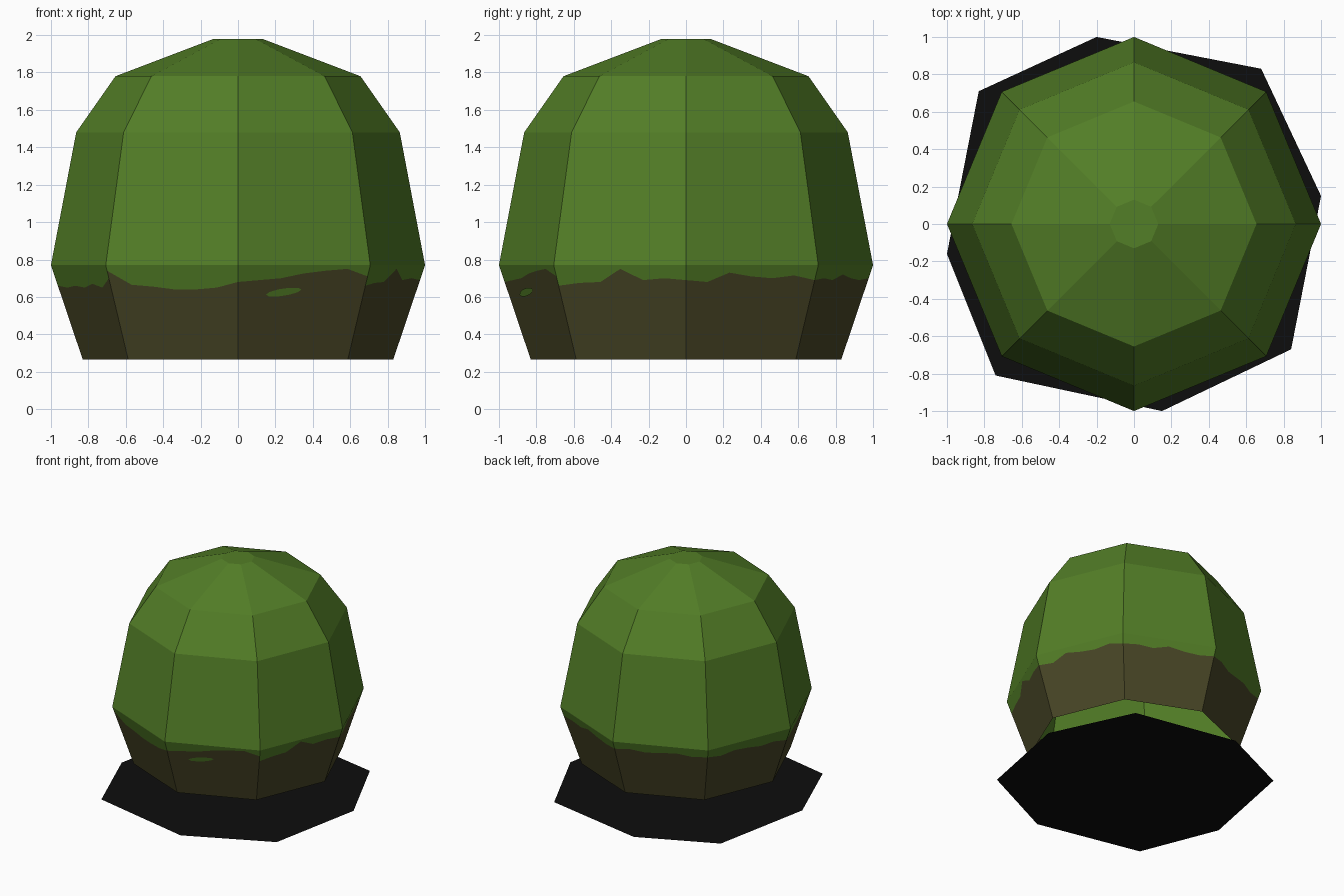
import bpy, bmesh, math
from mathutils import Vector

if "Cube" in bpy.data.objects:
    bpy.data.objects.remove(bpy.data.objects["Cube"])

SIDES = 8


def material(name, rgb):
    m = bpy.data.materials.new(name)
    m.diffuse_color = (*rgb, 1)
    m.use_nodes = True
    m.node_tree.nodes["Principled BSDF"].inputs["Base Color"].default_value = m.diffuse_color
    return m


green = material("leaf green", (0.086, 0.209, 0.020))
brown = material("earth brown", (0.066, 0.062, 0.020))
black = material("shadow black", (0.004, 0.004, 0.004))


def finish(bm, name, mats):
    me = bpy.data.meshes.new(name)
    bm.to_mesh(me)
    bm.free()
    for m in mats:
        me.materials.append(m)
    ob = bpy.data.objects.new(name, me)
    bpy.context.collection.objects.link(ob)
    return ob


def corner(i, r, z):
    a = 2 * math.pi * i / SIDES
    return Vector((r * math.cos(a), r * math.sin(a), z))


# Rounded octagonal crown with a small flat cap
bm = bmesh.new()
rings = [[bm.verts.new(corner(i, r, z)) for i in range(SIDES)]
         for r, z in [(1.0, 0.77), (0.865, 1.48), (0.655, 1.78), (0.13, 1.98)]]
for lo, hi in zip(rings, rings[1:]):
    for i in range(SIDES):
        j = (i + 1) % SIDES
        bm.faces.new((lo[i], lo[j], hi[j], hi[i]))
bm.faces.new(rings[-1])
finish(bm, "bush_crown", [green])

# Inward-leaning skirt, open below: (radius, height) of its two rims
LOW, HIGH = (0.83, 0.265), (1.0, 0.77)


def skirt_point(side, t, z):
    """Point on the skirt at fraction t along a side, at height z."""
    k = (z - LOW[1]) / (HIGH[1] - LOW[1])
    r = LOW[0] + k * (HIGH[0] - LOW[0])
    return corner(side, r, z).lerp(corner(side + 1, r, z), t)


# Height of the ragged brown edge, evenly spaced along each side
edge = [
    [.69, .68, .73, .71, .70, .715, .69],
    [.69, .70, .69, .72, .70, .69, .70],
    [.70, .71, .69, .70, .71, .69, .70],
    [.70, .68, .70, .69, .67, .68, .66],
    [.66, .65, .66, .65, .67, .65, .70],
    [.74, .665, .655, .64, .64, .65, .68],
    [.68, .69, .70, .725, .74, .75, .71],
    [.66, .675, .68, .75, .69, .70, .69],
]
bm = bmesh.new()
for s, heights in enumerate(edge):
    n = len(heights) - 1
    cols = [[bm.verts.new(skirt_point(s, c / n, z)) for z in (LOW[1], h, HIGH[1])]
            for c, h in enumerate(heights)]
    for a, b in zip(cols, cols[1:]):
        bm.faces.new((a[0], b[0], b[1], a[1])).material_index = 1
        bm.faces.new((a[1], b[1], b[2], a[2])).material_index = 0
bmesh.ops.remove_doubles(bm, verts=bm.verts, dist=0.0005)
finish(bm, "bush_skirt", [green, brown])

# Small green fleck on the front right of the brown band
bm = bmesh.new()
fleck = []
for i in range(10):
    a = 2 * math.pi * i / 10
    u, v = math.cos(a), math.sin(a)
    fleck.append(skirt_point(6, 0.36 + 0.14 * u, 0.627 + 0.02 * v + 0.014 * u))
f = bm.faces.new([bm.verts.new(p) for p in fleck])
f.normal_update()
bmesh.ops.translate(bm, verts=bm.verts, vec=f.normal * 0.004)
finish(bm, "green_fleck", [green])

# Flat irregular shadow patch on the ground
outline = [(1, .15), (.68, .83), (-.2, 1), (-.83, .71),
           (-1, -.16), (-.74, -.81), (.15, -1), (.84, -.67)]
bm = bmesh.new()
bm.faces.new([bm.verts.new((x, y, 0)) for x, y in outline])
finish(bm, "ground_shadow", [black])
